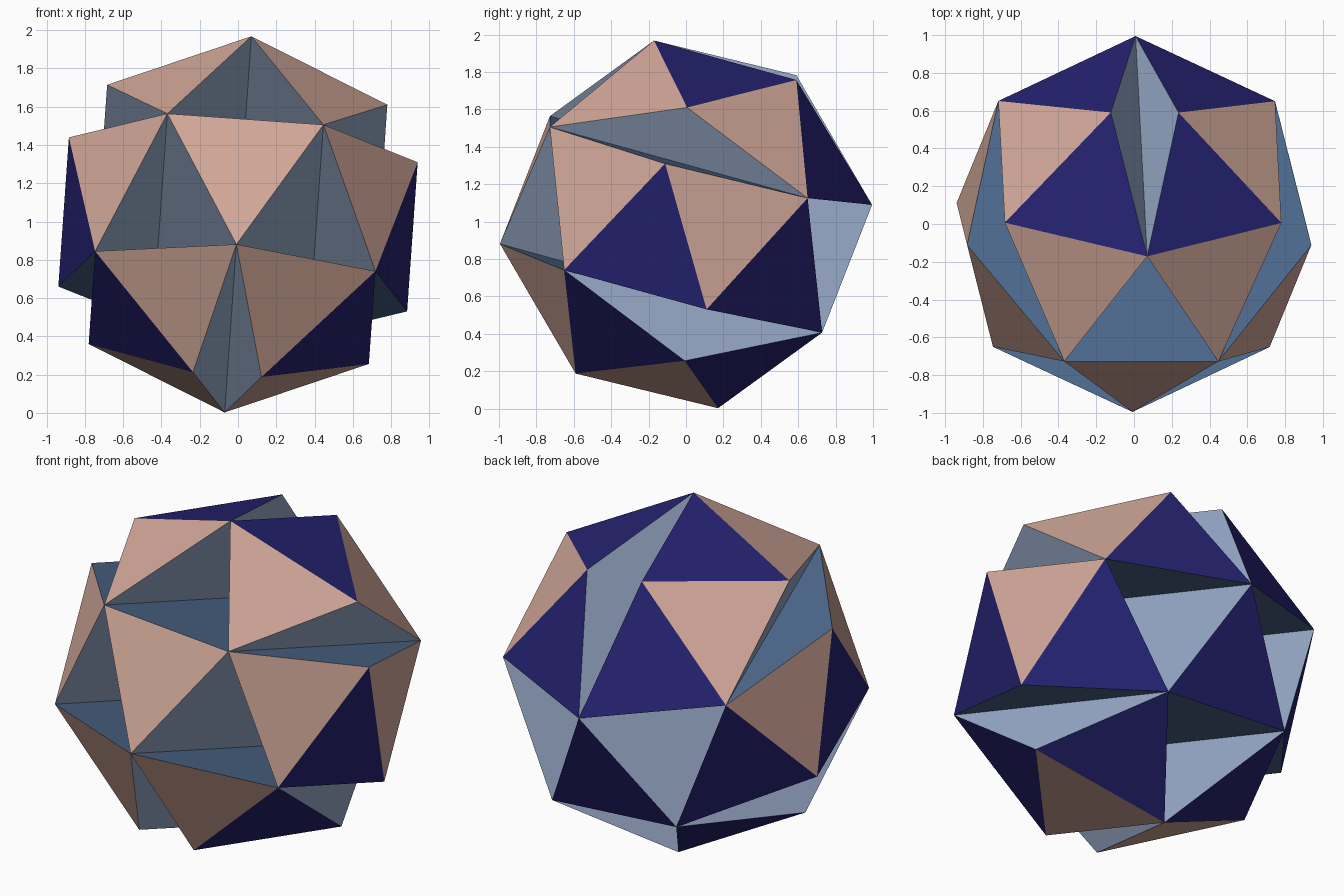
import bpy, bmesh, math
from mathutils import Vector

if "Cube" in bpy.data.objects:
    bpy.data.objects.remove(bpy.data.objects["Cube"])

# Materials
def material(name, rgb):
    m = bpy.data.materials.new(name)
    m.diffuse_color = (*rgb, 1)
    m.use_nodes = True
    m.node_tree.nodes["Principled BSDF"].inputs["Base Color"].default_value = m.diffuse_color
    return m

MATS = [material("pink", (0.645, 0.392, 0.319)),
        material("navy", (0.018, 0.016, 0.162)),
        material("slate_grey", (0.305, 0.392, 0.565)),
        material("steel_blue", (0.076, 0.144, 0.270))]
PINK, NAVY, RECESS = 0, 1, 2

# Tilted three-fold axis of the solid and two directions across it
AXIS = Vector((0.026, -0.926, 0.376)).normalized()
UP = Vector((0.07, -0.17, 0.985))
UP = (UP - AXIS * UP.dot(AXIS)).normalized()
SIDE = AXIS.cross(UP)
CENTRE = Vector((0, 0, 0.985))

def point(h, r, degrees):
    a = math.radians(degrees)
    return CENTRE + AXIS * h + (UP * math.cos(a) + SIDE * math.sin(a)) * r

def build(name, points, faces):
    """Closed solid; recess faces are blue when nearly level, else grey."""
    bm = bmesh.new()
    verts = [bm.verts.new(p) for p in points]
    for ids, colour in faces:
        bm.faces.new([verts[i] for i in ids]).material_index = colour
    bmesh.ops.recalc_face_normals(bm, faces=bm.faces[:])
    bm.normal_update()
    for f in bm.faces:
        if f.material_index == RECESS and abs(f.normal.z) > 0.8:
            f.material_index = 3
    mesh = bpy.data.meshes.new(name)
    bm.to_mesh(mesh)
    bm.free()
    for m in MATS:
        mesh.materials.append(m)
    bpy.context.collection.objects.link(bpy.data.objects.new(name, mesh))

# Core: stretched octahedron between the two end triangles
H, R = 0.882, 0.472
front = [point(H, R, a) for a in (180, 300, 60)]
back = [point(-H, R, a) for a in (0, 120, 240)]
core_faces = [((0, 1, 2), PINK), ((3, 4, 5), NAVY)]
for i in range(3):
    j, k = (i + 1) % 3, (i + 2) % 3
    core_faces += [((j, k, 3 + i), RECESS), ((i, 3 + j, 3 + k), RECESS)]
build("core", front + back, core_faces)

# Six fins, each an eight-faced solid touching the core along one edge
# points: 0 upper tip, 1 front end, 2 upper crest, 3 lower crest, 4 lower tip, 5 back end
FIN = [(0.53, 0.848, 0), (H, R, 60), (0.25, 0.968, 49.3),
       (-0.25, 0.968, 10.7), (-0.53, 0.848, 60), (-H, R, 0)]
FIN_FACES = [((0, 1, 2), PINK), ((0, 2, 3), NAVY), ((2, 3, 4), PINK), ((3, 4, 5), NAVY),
             ((0, 3, 5), RECESS), ((1, 2, 4), RECESS), ((0, 1, 5), RECESS), ((1, 4, 5), RECESS)]
for turn in range(3):
    for label, sign in (("left", 1), ("right", -1)):
        build(f"fin_{label}_{turn + 1}",
              [point(h, r, sign * a + 120 * turn) for h, r, a in FIN], FIN_FACES)
